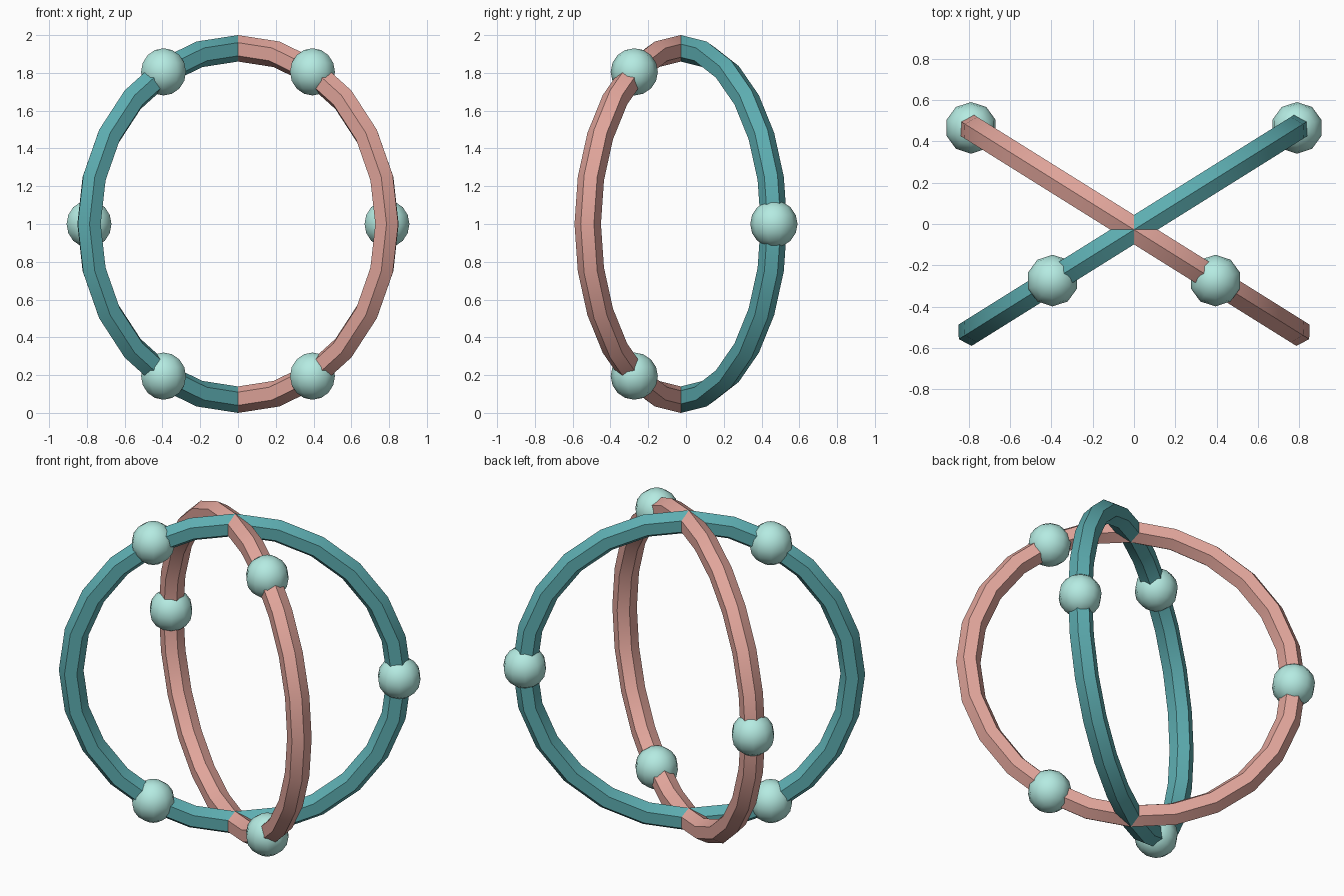
import bpy
from math import radians, sin, cos

if "Cube" in bpy.data.objects:
    bpy.data.objects.remove(bpy.data.objects["Cube"])

R, TUBE = 0.93, 0.07          # ring radius and hexagonal tube radius
BEAD = 0.125
CENTRE_Y, CENTRE_Z = -0.0275, 1.0
YAW = 32


def material(name, rgb):
    m = bpy.data.materials.new(name)
    m.diffuse_color = (*rgb, 1)
    m.use_nodes = True
    m.node_tree.nodes["Principled BSDF"].inputs["Base Color"].default_value = m.diffuse_color
    return m


teal = material("teal", (0.11, 0.42, 0.44))
pink = material("pink", (0.76, 0.38, 0.33))
mint = material("mint", (0.46, 0.83, 0.76))


def ring(name, yaw, mat):
    # upright hoop with a six-sided section, ridge facing outward
    bpy.ops.mesh.primitive_torus_add(
        major_radius=R, minor_radius=TUBE, major_segments=24, minor_segments=6,
        location=(0, CENTRE_Y, CENTRE_Z), rotation=(radians(90), 0, radians(yaw)))
    ob = bpy.context.object
    ob.name = name
    ob.data.materials.append(mat)
    bpy.ops.object.shade_smooth_by_angle(angle=radians(30))


def bead(name, yaw, angle):
    # bead threaded on a ring, kept aligned to the world axes
    out, a, y = R * cos(radians(angle)), radians(angle), radians(yaw)
    bpy.ops.mesh.primitive_uv_sphere_add(
        segments=10, ring_count=8, radius=BEAD,
        location=(out * cos(y), CENTRE_Y + out * sin(y), CENTRE_Z + R * sin(a)))
    ob = bpy.context.object
    ob.name = name
    ob.data.materials.append(mint)
    bpy.ops.object.shade_smooth()


# two crossed rings, three evenly spaced beads on each
for label, yaw, mat in (("teal", YAW, teal), ("pink", 180 - YAW, pink)):
    ring(f"{label}_ring", yaw, mat)
    for i, angle in enumerate((0, 120, 240)):
        bead(f"{label}_ring_bead_{i + 1}", yaw, angle)
